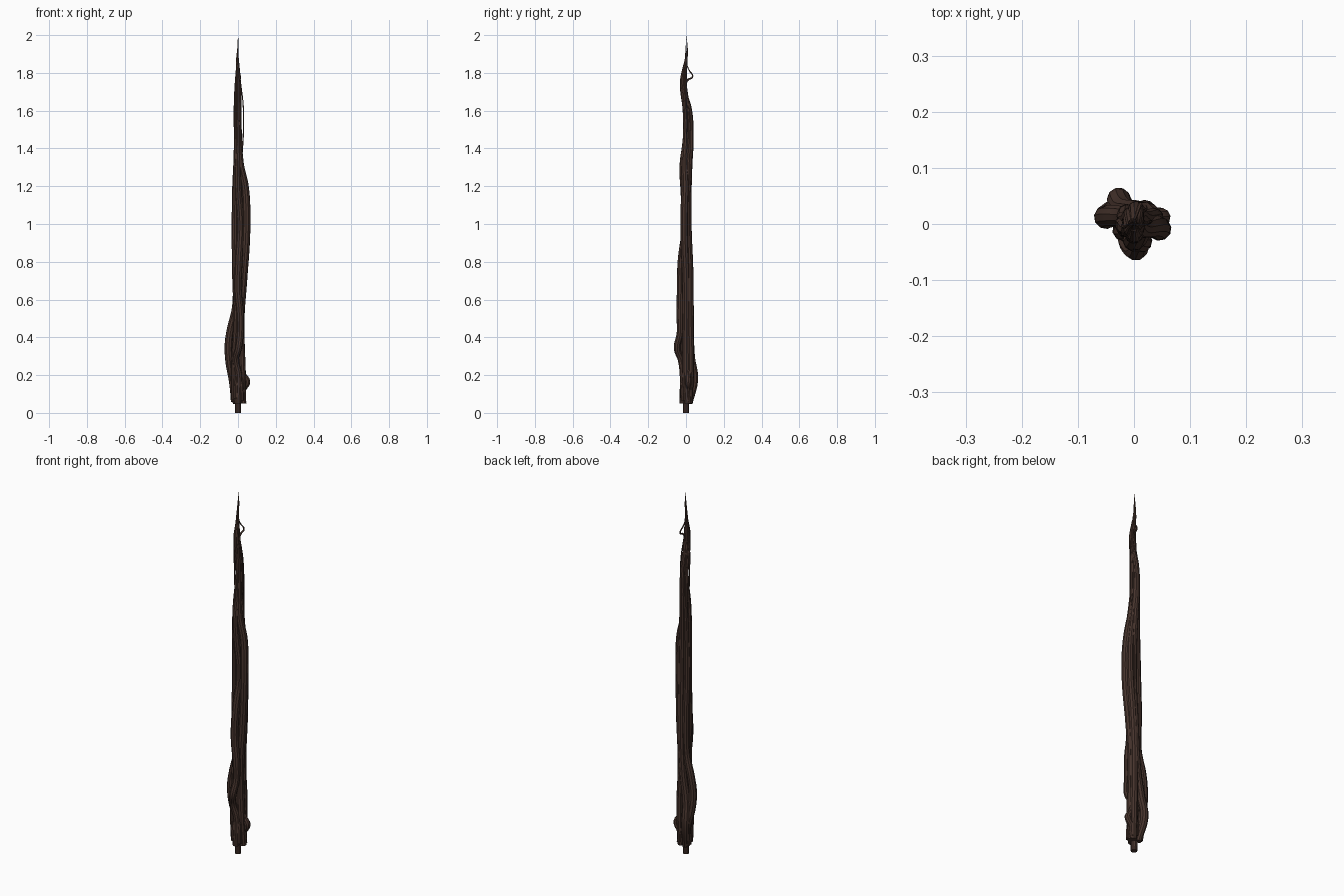
import bpy

bark = bpy.data.materials.new("dark_bark")
bark.diffuse_color = (0.062, 0.034, 0.026, 1)


def strand(name, pts, sides=3):
    """Round tapering vine through points (x, y, z, radius), as a smooth mesh."""
    cu = bpy.data.curves.new(name, 'CURVE')
    cu.dimensions = '3D'
    cu.bevel_depth = 1.0
    cu.bevel_resolution = sides
    cu.resolution_u = 8
    cu.use_fill_caps = True
    sp = cu.splines.new('BEZIER')
    sp.bezier_points.add(len(pts) - 1)
    for bp, (x, y, z, r) in zip(sp.bezier_points, pts):
        bp.co = (x, y, z)
        bp.radius = r
        bp.handle_left_type = bp.handle_right_type = 'AUTO'
    tmp = bpy.data.objects.new(name + "_path", cu)
    bpy.context.collection.objects.link(tmp)
    bpy.context.view_layer.update()
    me = bpy.data.meshes.new_from_object(tmp.evaluated_get(bpy.context.evaluated_depsgraph_get()))
    bpy.data.objects.remove(tmp)
    me.materials.clear()
    me.materials.append(bark)
    ob = bpy.data.objects.new(name, me)
    bpy.context.collection.objects.link(ob)
    bpy.context.view_layer.objects.active = ob
    ob.select_set(True)
    bpy.ops.object.shade_smooth_by_angle()
    ob.select_set(False)
    return ob


# Central stem, from the ground to the needle tip
strand("core_stem", [
    (0, 0, 0, .016), (0, 0, .25, .018), (0, 0, .6, .018), (.008, .002, 1, .018),
    (0, .004, 1.35, .015), (0, .004, 1.6, .012), (0, -.006, 1.76, .011),
    (-.004, .003, 1.87, .006), (0, .006, 1.94, .003), (0, 0, 2.0, .0006)])

# Strand bulging out to the left near the base
strand("left_strand", [
    (-.02, .015, .06, .018), (-.026, .028, .15, .02), (-.047, .015, .28, .021),
    (-.05, .012, .36, .021), (-.042, .014, .43, .02), (-.014, .014, .56, .018),
    (-.012, .018, .75, .018), (-.014, .01, 1, .017), (-.01, .012, 1.25, .014),
    (-.007, .018, 1.45, .012), (-.006, .008, 1.62, .01), (-.003, -.01, 1.76, .008),
    (-.002, 0, 1.88, .003)])

# Strand along the back
strand("back_strand", [
    (-.01, .018, .05, .017), (-.027, .044, .18, .021), (-.02, .027, .3, .021),
    (0, .024, .45, .019), (.012, .022, .7, .018), (.016, .012, 1, .018),
    (.008, .018, 1.3, .016), (.003, .027, 1.45, .014), (.004, .02, 1.6, .013),
    (.004, -.012, 1.73, .011), (0, -.008, 1.83, .006), (0, .004, 1.92, .002)])

# Strand swelling to the right at mid height
strand("right_strand", [
    (.026, .008, .05, .018), (.022, 0, .2, .02), (.015, 0, .5, .02),
    (.028, 0, .7, .021), (.043, -.008, .92, .021), (.045, -.008, 1.08, .021),
    (.037, -.004, 1.2, .02), (.014, -.008, 1.32, .017), (.006, 0, 1.5, .014),
    (.007, -.008, 1.68, .012), (.004, -.016, 1.77, .01), (0, 0, 1.87, .004)])

# Front strand with a kink
strand("front_strand", [
    (0, -.016, .05, .018), (.004, -.015, .2, .019), (-.012, -.028, .285, .017),
    (.002, -.047, .34, .018), (.012, -.032, .42, .018), (.012, -.031, .52, .02),
    (0, -.029, .65, .02), (.004, -.025, .8, .02), (.014, -.003, 1, .019),
    (.002, -.012, 1.18, .018), (0, -.019, 1.3, .016), (.004, -.004, 1.46, .013),
    (0, -.006, 1.6, .012), (0, -.022, 1.75, .011), (0, -.008, 1.85, .005)])

# Inner left strand
strand("inner_left_strand", [
    (-.022, -.004, .07, .016), (-.02, -.012, .25, .018), (-.008, -.012, .5, .018),
    (-.014, -.006, .75, .018), (-.017, 0, 1, .017), (-.014, -.004, 1.2, .017),
    (-.01, -.01, 1.35, .014), (-.009, .008, 1.55, .011), (-.008, -.012, 1.72, .01),
    (-.005, -.004, 1.84, .005), (0, 0, 1.95, .001)])

# Inner back-right strand
strand("inner_right_strand", [
    (.018, .016, .05, .018), (.02, .024, .25, .019), (.014, .02, .5, .019),
    (.024, .02, .75, .019), (.034, .012, .98, .018), (.034, .012, 1.12, .017),
    (.018, .01, 1.28, .015), (.009, .018, 1.45, .012), (.008, .01, 1.62, .01),
    (.008, -.004, 1.76, .007), (.002, .002, 1.88, .002)])

# Knobbly root loop at the lower right
strand("root_loop", [
    (.03, .014, .06, .014), (.028, .016, .12, .014), (.048, .012, .165, .017),
    (.03, .012, .2, .015), (.015, .02, .27, .013)])

# Short root ends around the foot
for i, (x, y) in enumerate([(-.026, .01), (.02, -.018), (.008, .024), (-.012, -.022)]):
    strand(f"root_end_{i + 1}", [
        (x, y, .06 + .005 * i, .012), (x * .9, y * .9, .12, .014), (x * .5, y * .5, .22, .012)])

# Thin tendrils beside the upper shaft
strand("left_tendril", [
    (-.014, 0, 1.38, .004), (-.02, -.002, 1.55, .003), (-.017, -.006, 1.7, .003),
    (-.008, 0, 1.84, .002)], 1)
strand("right_tendril", [
    (.02, 0, 1.36, .004), (.029, .004, 1.5, .003), (.028, .004, 1.62, .003),
    (.014, -.004, 1.75, .002)], 1)

# Bent twig near the tip
strand("bent_twig", [
    (0, .005, 1.84, .002), (.004, .016, 1.815, .003), (.012, .034, 1.778, .004),
    (.01, .012, 1.765, .005), (.006, -.004, 1.74, .005)], 1)
